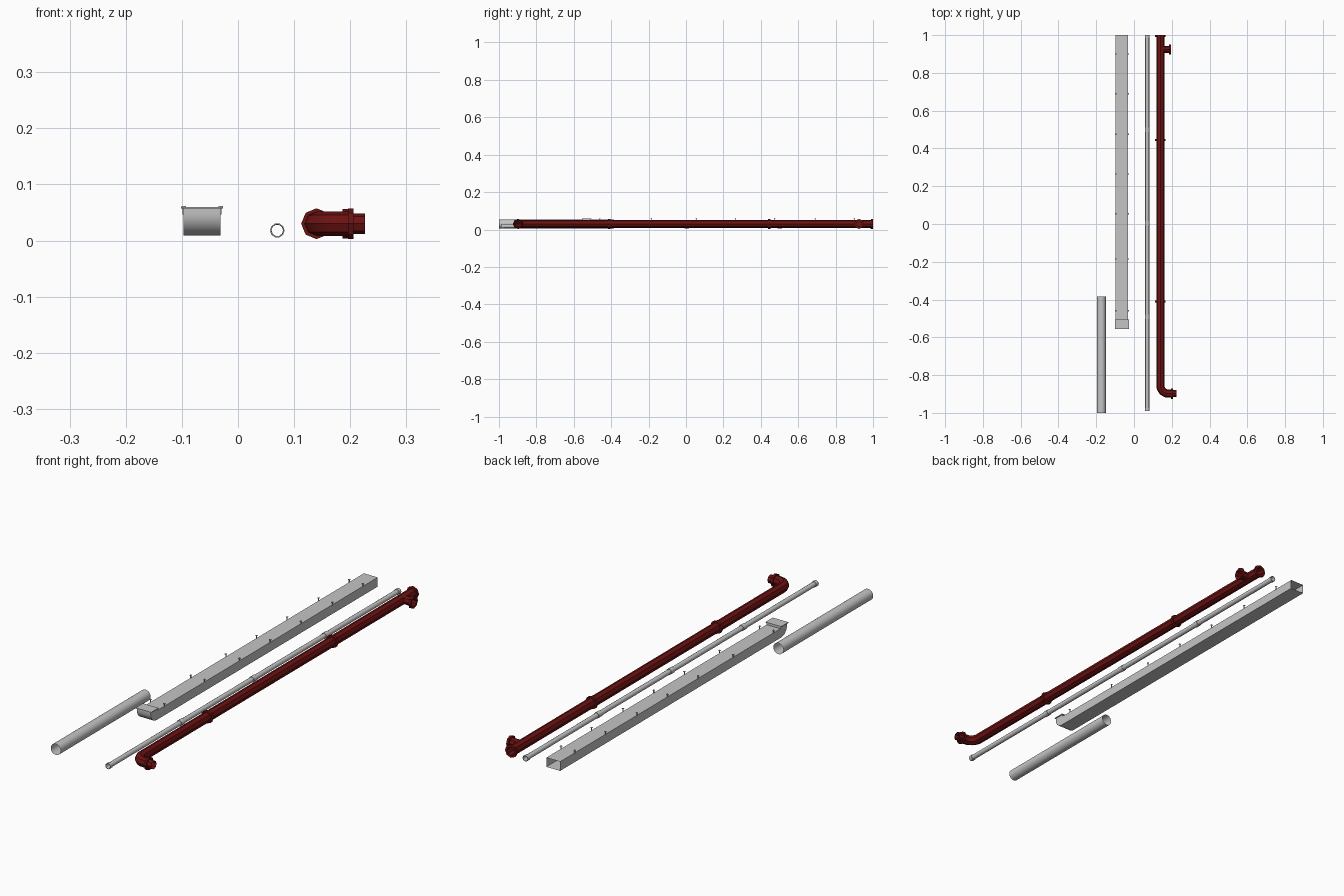
import bpy, bmesh, math
from mathutils import Vector

if "Cube" in bpy.data.objects:
    bpy.data.objects.remove(bpy.data.objects["Cube"])


def material(name, rgb):
    m = bpy.data.materials.new(name)
    m.use_nodes = True
    m.diffuse_color = (*rgb, 1)
    m.node_tree.nodes["Principled BSDF"].inputs["Base Color"].default_value = (*rgb, 1)
    return m


GREY = material("light grey metal", (0.56, 0.56, 0.56))
RED = material("dark red paint", (0.15, 0.006, 0.006))


def finish(bm, name, mat, smooth=None):
    bmesh.ops.recalc_face_normals(bm, faces=bm.faces)
    me = bpy.data.meshes.new(name)
    bm.to_mesh(me)
    bm.free()
    me.materials.append(mat)
    ob = bpy.data.objects.new(name, me)
    bpy.context.collection.objects.link(ob)
    if smooth:
        bpy.ops.object.select_all(action='DESELECT')
        ob.select_set(True)
        bpy.context.view_layer.objects.active = ob
        bpy.ops.object.shade_smooth_by_angle(angle=math.radians(smooth))
    return ob


def sweep(name, rings, sides, mat, cap=False, smooth=50):
    """Skin rings given as (centre, heading in the ground plane, radius)."""
    bm = bmesh.new()
    loops = []
    for centre, yaw, r in rings:
        side = Vector((-math.sin(yaw), math.cos(yaw), 0))
        loop = []
        for i in range(sides):
            a = math.tau * i / sides
            loop.append(bm.verts.new(Vector(centre) + r * (math.cos(a) * side + math.sin(a) * Vector((0, 0, 1)))))
        loops.append(loop)
    for a, b in zip(loops, loops[1:]):
        for i in range(sides):
            j = (i + 1) % sides
            bm.faces.new((a[i], a[j], b[j], b[i]))
    if cap:
        bm.faces.new(loops[-1])
    return finish(bm, name, mat, smooth)


def along_y(x, z, profile):
    return [((x, y, z), math.pi / 2, r) for y, r in profile]


def collar(y, half, r, big):
    return [(y - half, r), (y - half, big), (y + half, big), (y + half, r)]


def end_flange(t, r, big, width, depth):
    """Profile of a flange ending at t, with a recessed bore."""
    return [(t - width, r), (t - width, big), (t, big), (t, r * 0.85), (t - depth, r * 0.85)]


# Plain open tube
sweep("open_tube", along_y(-0.173, 0.03, [(-1, 0.024), (-0.385, 0.024)]), 24, GREY)

# Thin pipe made of four socketed lengths
R, BIG = 0.0108, 0.013
profile = [(-0.9, R * 0.95), (-0.99, R), (-0.99, BIG), (-0.975, BIG), (-0.975, R)]
for y in (-0.49, 0.005, 0.5):
    profile += collar(y, 0.012, R, BIG)
profile += [(0.985, R), (0.985, BIG), (1, BIG), (1, R), (0.9, R * 0.95)]
sweep("thin_pipe", along_y(0.07, 0.018, profile), 10, GREY)

# Red pipe: bore and flange of the elbow, bend, straight run, end flange
PX, PZ, PR, FR = 0.14, 0.03, 0.0215, 0.0275
EY, BEND = -0.898, 0.042
rings = [((x, EY, PZ), math.pi, r)
         for x, r in end_flange(-0.196, PR, FR, 0.01, 0.03)[::-1] for x in [-x]]
for k in range(7):
    a = math.pi / 2 * k / 6
    centre = (PX + BEND * (1 - math.sin(a)), EY + BEND * (1 - math.cos(a)), PZ)
    rings.append((centre, math.pi - a, PR))
run = collar(-0.41, 0.006, PR, FR) + collar(0.445, 0.006, PR, FR) + end_flange(1, PR, FR, 0.01, 0.06)
rings += along_y(PX, PZ, run)
sweep("red_pipe", rings, 8, RED, cap=True, smooth=40)

# Side branch of the red pipe
branch = [(PX, 0.0185)] + end_flange(0.196, 0.0185, 0.0265, 0.01, 0.02)
sweep("red_branch", [((x, 0.925, PZ), 0, r) for x, r in branch], 8, RED, cap=True, smooth=40)

# Rectangular duct with an upturned front end and an open back
DX, HALF, TOP = -0.064, 0.033, 0.049
outline = [(1, TOP), (1, 0.009)]
for k in range(9):
    a = math.pi / 2 * k / 8
    outline.append((-0.513 - 0.04 * math.sin(a), 0.049 - 0.04 * math.cos(a)))
outline += [(-0.553, 0.058), (-0.507, 0.058), (-0.507, TOP)]
bm = bmesh.new()
left, right = [[bm.verts.new((DX + s * HALF, y, z)) for y, z in outline] for s in (1, -1)]
bm.faces.new(left)
bm.faces.new(right)
n = len(outline)
for i in range(1, n):  # the first edge is the open back
    j = (i + 1) % n
    bm.faces.new((left[i], left[j], right[j], right[i]))
finish(bm, "duct", GREY, 30)


def add_box(bm, centre, size):
    verts = bmesh.ops.create_cube(bm, size=1)["verts"]
    bmesh.ops.scale(bm, vec=size, verts=verts)
    bmesh.ops.translate(bm, vec=centre, verts=verts)


# Rim around the upturned end
bm = bmesh.new()
add_box(bm, (DX, -0.531, 0.0585), (0.075, 0.05, 0.003))
finish(bm, "duct_rim", GREY)

# Hanger studs in pairs along the duct
bm = bmesh.new()
for y in (-0.46, -0.185, 0.055, 0.265, 0.475, 0.69, 0.9):
    for s in (-1, 1):
        x = DX + s * HALF
        add_box(bm, (x, y, 0.053), (0.003, 0.003, 0.014))
        add_box(bm, (x, y, 0.0605), (0.008, 0.007, 0.0015))
finish(bm, "duct_hangers", GREY)
